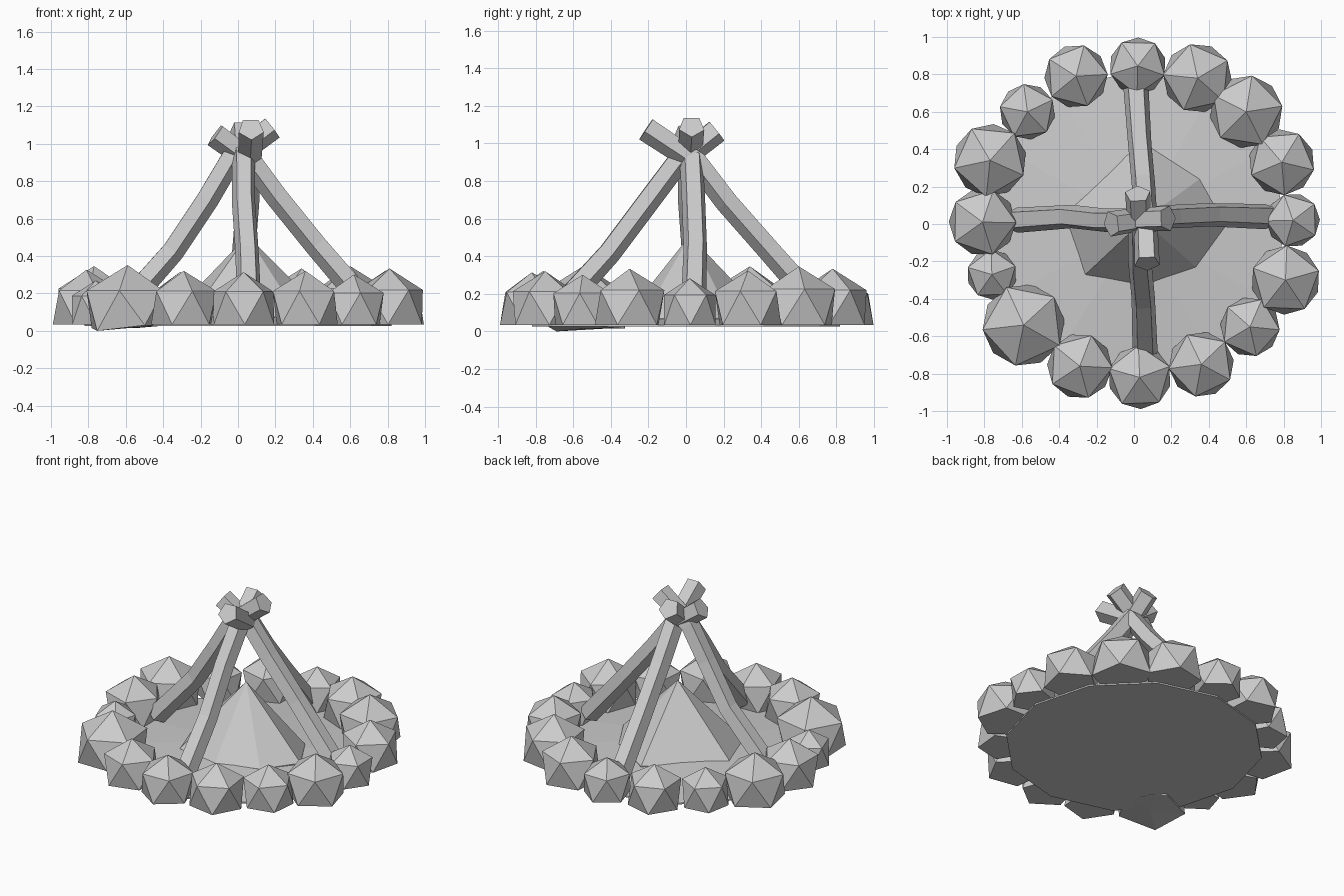
import bpy, bmesh, math
from mathutils import Vector

if "Cube" in bpy.data.objects:
    bpy.data.objects.remove(bpy.data.objects["Cube"])


def finish(name, bm):
    bmesh.ops.recalc_face_normals(bm, faces=bm.faces[:])
    mesh = bpy.data.meshes.new(name)
    bm.to_mesh(mesh)
    bm.free()
    ob = bpy.data.objects.new(name, mesh)
    bpy.context.collection.objects.link(ob)
    return ob


def stone(name, x, y, r):
    # icosahedron with a flattened underside
    bm = bmesh.new()
    R = r / 0.87
    bmesh.ops.create_icosphere(bm, subdivisions=1, radius=R)
    turn = math.atan2(y, x)
    big = r > 0.2
    low = 0.015 if big else 0.035
    mid = 0.105 if big else 0.105 + 0.12 * r
    lower = max((v.co for v in bm.verts if -0.9 * R < v.co.z < 0), key=lambda c: c.x)
    turn -= math.atan2(lower.y, lower.x)
    c, s = math.cos(turn), math.sin(turn)
    for v in bm.verts:
        px, py, pz = v.co
        z = mid + pz if pz > 0 else low
        if big and pz < 0 and py > 0:
            z += 0.015
        v.co = (x + c * px - s * py, y + s * px + c * py, z)
    if big:
        min(bm.verts, key=lambda v: v.co.z + 0.1 * v.co.y).co.z = 0.0
    finish(name, bm)


def log(name, points, r):
    # five-sided tube swept along a bent path
    pts = [Vector(p) for p in points]
    bm = bmesh.new()
    along = (pts[-1] - pts[0]).normalized()
    side = along.cross(Vector((0, 0, 1))).normalized()
    rings = []
    for i, p in enumerate(pts):
        t = (pts[min(i + 1, len(pts) - 1)] - pts[max(i - 1, 0)]).normalized()
        u = (side - t * side.dot(t)).normalized()
        w = t.cross(u)
        rr = r * (1.12 if i in (0, len(pts) - 1) else 1.04)
        ring = []
        for k in range(5):
            a = 2 * math.pi * k / 5 + math.pi / 2
            ring.append(bm.verts.new(p + rr * (math.cos(a) * u + math.sin(a) * w)))
        rings.append(ring)
    for a, b in zip(rings, rings[1:]):
        for k in range(5):
            bm.faces.new((a[k], a[(k + 1) % 5], b[(k + 1) % 5], b[k]))
    bm.faces.new(rings[0])
    bm.faces.new(rings[-1])
    finish(name, bm)


def mound(name, outline, base, rim, apex):
    # closed faceted cone with a short vertical lip
    bm = bmesh.new()
    lo = [bm.verts.new((x, y, base)) for x, y in outline]
    hi = [bm.verts.new((x, y, rim)) for x, y in outline]
    tip = bm.verts.new(apex)
    n = len(outline)
    for i in range(n):
        j = (i + 1) % n
        bm.faces.new((lo[i], lo[j], hi[j], hi[i]))
        bm.faces.new((hi[i], hi[j], tip))
    bm.faces.new(lo)
    finish(name, bm)


# ring of stones: x, y, radius
STONES = [
    (0.02, 0.845, 0.148), (0.34, 0.78, 0.18), (0.60, 0.60, 0.19), (0.79, 0.33, 0.172),
    (0.85, 0.02, 0.14), (0.81, -0.30, 0.18), (0.62, -0.55, 0.155), (0.36, -0.75, 0.17),
    (0.03, -0.82, 0.165), (-0.29, -0.76, 0.17), (-0.59, -0.54, 0.215), (-0.76, -0.27, 0.13),
    (-0.81, 0.01, 0.175), (-0.77, 0.34, 0.19), (-0.57, 0.60, 0.145), (-0.31, 0.79, 0.165)]
for i, (x, y, r) in enumerate(STONES):
    stone(f"stone_{i + 1:02d}", x, y, r)

# dirt floor and central ash heap
floor = [(0.82 * math.cos(a), 0.82 * math.sin(a)) for a in (2 * math.pi * k / 12 for k in range(12))]
mound("dirt_floor", floor, 0.025, 0.035, (0.02, 0.0, 0.10))
mound("ash_heap", [(0.04, 0.44), (-0.37, 0.05), (-0.26, -0.27), (0.05, -0.33),
                   (0.33, -0.23), (0.49, -0.01), (0.35, 0.24)], 0.04, 0.07, (0.05, 0.02, 0.51))

# four leaning logs crossing at the top
log("left_log", [(-0.64, 0.02, 0.10), (-0.35, 0.04, 0.43), (-0.17, 0.02, 0.70),
                 (-0.04, 0.02, 0.92), (0.18, 0.03, 1.09)], 0.063)
log("right_log", [(0.72, 0.04, 0.11), (0.42, 0.05, 0.46), (0.21, 0.04, 0.72),
                  (0.07, 0.03, 0.91), (-0.12, 0.00, 1.05)], 0.063)
log("back_log", [(0.01, 0.74, 0.10), (0.03, 0.44, 0.44), (0.05, 0.22, 0.69),
                 (0.06, 0.06, 0.90), (0.07, -0.21, 1.08)], 0.063)
log("front_log", [(0.06, -0.70, 0.10), (0.05, -0.41, 0.42), (0.03, -0.20, 0.70),
                  (0.03, -0.05, 0.90), (0.02, 0.16, 1.07)], 0.063)
